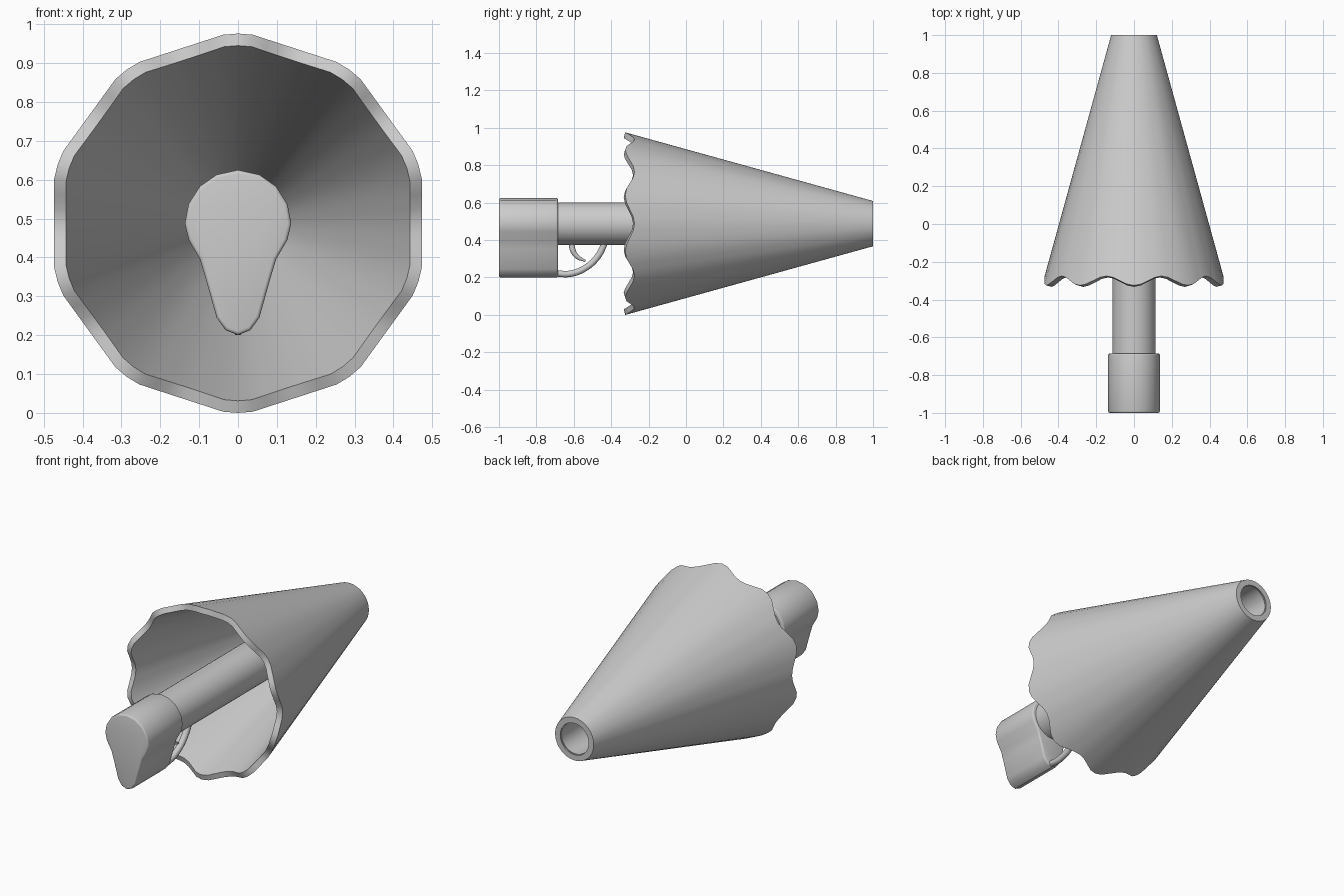
import bpy, bmesh
from math import sin, cos, pi, radians

if "Cube" in bpy.data.objects:
    bpy.data.objects.remove(bpy.data.objects["Cube"])

CZ = 0.488   # height of the long axis


def finish(name, bm, angle=35):
    bmesh.ops.recalc_face_normals(bm, faces=bm.faces)
    me = bpy.data.meshes.new(name)
    bm.to_mesh(me)
    bm.free()
    ob = bpy.data.objects.new(name, me)
    bpy.context.collection.objects.link(ob)
    bpy.ops.object.select_all(action='DESELECT')
    bpy.context.view_layer.objects.active = ob
    ob.select_set(True)
    bpy.ops.object.shade_smooth_by_angle(angle=radians(angle))
    return ob


def loft(name, rings):
    """Join closed rings into a skin whose last ring meets the first."""
    bm = bmesh.new()
    vs = [[bm.verts.new(p) for p in ring] for ring in rings]
    n = len(vs[0])
    for a, b in zip(vs, vs[1:] + vs[:1]):
        for i in range(n):
            j = (i + 1) % n
            bm.faces.new((a[i], a[j], b[j], b[i]))
    return finish(name, bm)


def circle(r, y, n):
    return [(r * sin(2 * pi * i / n), y, CZ + r * cos(2 * pi * i / n)) for i in range(n)]


# Canopy: round tip blending to a scalloped ten-sided rim
SUB = 8
N = 10 * SUB


def rim(inset, shift):
    ring = []
    for i in range(N):
        t = 2 * pi * i / N
        d = (i % SUB - SUB / 2) / SUB * 2 * pi / 10    # angle from middle of a side
        r = min(0.473 / cos(d), 0.488) - inset
        ring.append((r * sin(t), -0.300 - 0.025 * cos(10 * t) - shift, CZ + r * cos(t)))
    return ring


def mix(a, b, f):
    return [tuple(p + (q - p) * f for p, q in zip(u, v)) for u, v in zip(a, b)]


tip_out, tip_in = circle(0.121, 1.0, N), circle(0.089, 1.0, N)
rim_out, rim_in = rim(0, 0), rim(0.031, 0.008)
steps = [0, 0.25, 0.5, 0.75, 1]
loft("canopy", [mix(tip_out, rim_out, f) for f in steps] +
     [mix(rim_in, tip_in, f) for f in steps])

# Barrel: hollow tube running through the canopy to the tip
loft("barrel", [circle(0.114, -0.72, 40), circle(0.114, 0.99, 40),
                circle(0.088, 0.99, 40), circle(0.088, -0.72, 40)])

# Grip: keyhole section pushed along y, with softened end edges
half = [(0.055, 0.613), (0.098, 0.583), (0.127, 0.538), (0.137, 0.488), (0.127, 0.445),
        (0.098, 0.395), (0.085, 0.352), (0.055, 0.245), (0.032, 0.213)]
outline = [(0, 0.625)] + half + [(0, 0.2)] + [(-x, z) for x, z in reversed(half)]
bm = bmesh.new()
back = bm.faces.new([bm.verts.new((x, -1.0, z)) for x, z in outline])
res = bmesh.ops.extrude_face_region(bm, geom=[back])
bmesh.ops.translate(bm, vec=(0, 0.315, 0),
                    verts=[g for g in res["geom"] if isinstance(g, bmesh.types.BMVert)])
if not back.is_valid or len(bm.faces) < len(outline) + 2:
    bmesh.ops.holes_fill(bm, edges=bm.edges)
ends = [e for e in bm.edges if abs(e.verts[0].co.y - e.verts[1].co.y) < 1e-5]
bmesh.ops.bevel(bm, geom=ends, offset=0.009, segments=3, profile=0.5, affect='EDGES')
finish("grip", bm)


# Trigger guard and trigger: round bars along curves in the x = 0 plane
def bar(name, points, radius):
    cu = bpy.data.curves.new(name, 'CURVE')
    cu.dimensions = '3D'
    cu.bevel_depth = radius
    cu.bevel_resolution = 3
    cu.use_fill_caps = True
    cu.resolution_u = 8
    sp = cu.splines.new('BEZIER')
    sp.bezier_points.add(len(points) - 1)
    for bp, (y, z, r) in zip(sp.bezier_points, points):
        bp.co = (0, y, z)
        bp.radius = r
        bp.handle_left_type = bp.handle_right_type = 'AUTO'
    ob = bpy.data.objects.new(name, cu)
    bpy.context.collection.objects.link(ob)


bar("trigger_guard", [(-0.70, 0.222, 1), (-0.62, 0.220, 1), (-0.535, 0.253, 1),
                      (-0.47, 0.315, 1), (-0.43, 0.395, 1)], 0.018)
bar("trigger", [(-0.612, 0.395, 1), (-0.605, 0.345, 1), (-0.58, 0.31, 0.8),
                (-0.537, 0.288, 0.35)], 0.016)
